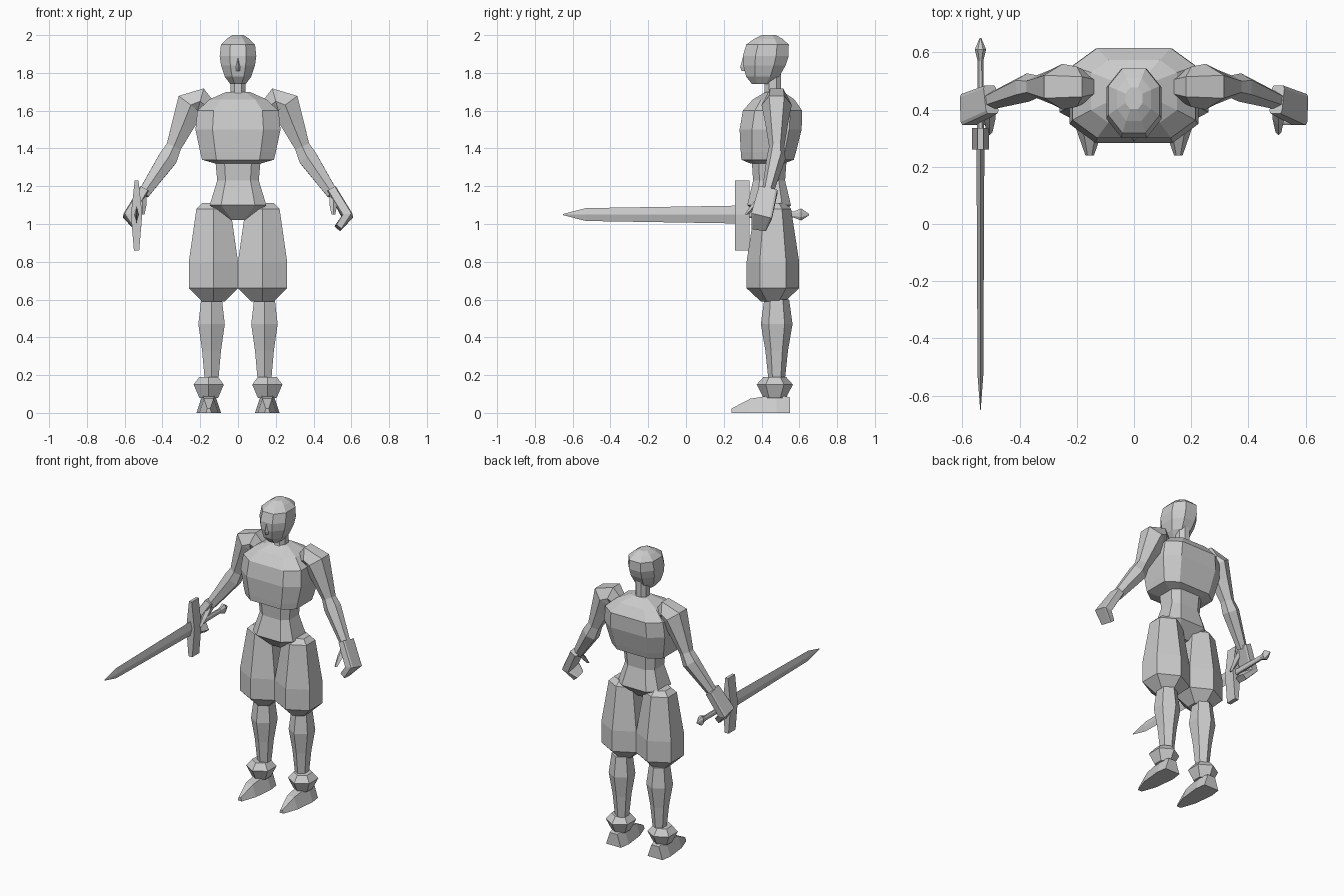
import bpy, bmesh, math
from mathutils import Vector

cube = bpy.data.objects.get("Cube")
if cube:
    bpy.data.objects.remove(cube, do_unlink=True)

tone = (0.6, 0.6, 0.6, 1)
grey = bpy.data.materials.new("plain_grey")
grey.use_nodes = True
grey.diffuse_color = tone
grey.node_tree.nodes["Principled BSDF"].inputs["Base Color"].default_value = tone


def loft(name, rings, side=1):
    """Skin a list of point rings and cap both ends; side=-1 mirrors in x."""
    bm = bmesh.new()
    loops = [[bm.verts.new((side * x, y, z)) for x, y, z in ring] for ring in rings]
    for lower, upper in zip(loops, loops[1:]):
        for i in range(len(lower)):
            bm.faces.new((lower[i - 1], lower[i], upper[i], upper[i - 1]))
    bm.faces.new(loops[0])
    bm.faces.new(loops[-1])
    bmesh.ops.recalc_face_normals(bm, faces=bm.faces)
    mesh = bpy.data.meshes.new(name)
    bm.to_mesh(mesh)
    bm.free()
    mesh.materials.append(grey)
    part = bpy.data.objects.new(name, mesh)
    bpy.context.collection.objects.link(part)


def polygon(count):
    """Regular cross-section with a corner at the front and full width of one."""
    angles = [math.tau * i / count for i in range(count)]
    widest = max(math.sin(a) for a in angles)
    return [(math.sin(a) / widest, -math.cos(a)) for a in angles]


def chamfered(k):
    """Square cross-section with cut corners; k is the flat share of each side."""
    quarter = [(1, -k), (1, k), (k, 1), (-k, 1)]
    return quarter + [(-u, -v) for u, v in quarter]


def upright(name, plan, x, y, depth, levels, side=1, lean=0):
    """Stacked rings given as (height, half width); lean moves them back as they rise."""
    base = levels[0][0]
    rings = []
    for z, r in levels:
        middle = y + lean * (z - base)
        rings.append([(x + u * r, middle + v * r * depth, z) for u, v in plan])
    loft(name, rings, side)


def lengthwise(name, plan, x, z, height, levels, side=1):
    """Rings strung along y, given as (y, half width)."""
    rings = [[(x + u * r, y, z + v * r * height) for u, v in plan] for y, r in levels]
    loft(name, rings, side)


def limb(name, plan, breadth, path, side=1):
    """Rings square to an (x, z, radius) path; below the elbow it swings forward."""
    elbow, swing, shoulder_y = 1.36, 0.25, 0.48
    points = [Vector((x, shoulder_y - swing * max(0, elbow - z), z)) for x, z, r in path]
    rings = []
    for i, point in enumerate(points):
        r = path[i][-1]
        before, after = points[max(i - 1, 0)], points[min(i + 1, len(points) - 1)]
        along = (after - before).normalized()
        across = Vector((along.z, 0, -along.x)).normalized()
        back = along.cross(across)
        rings.append([point + across * u * r + back * v * r * breadth for u, v in plan])
    loft(name, rings, side)


hexagon, diamond, triangle = polygon(6), polygon(4), polygon(3)
octagon, broad_octagon, block = chamfered(0.45), chamfered(0.6), chamfered(0.8)
arch = [(1, 0), (0.5, 1), (-0.5, 1), (-1, 0)]

# Head, nose and neck
upright("head", octagon, 0, 0.4, 1.25, lean=0.15, levels=[
    (1.74, 0.04), (1.78, 0.07), (1.84, 0.09), (1.89, 0.097), (1.95, 0.09),
    (1.98, 0.06), (2, 0.03)])
upright("nose", triangle, 0, 0.305, 1, [(1.81, 0.01), (1.83, 0.018), (1.89, 0.002)])
upright("neck", octagon, 0, 0.46, 1.1, [(1.64, 0.06), (1.7, 0.04), (1.8, 0.04)])

# Torso
upright("chest", broad_octagon, 0, 0.43, 0.73, lean=0.1, levels=[
    (1.32, 0.12), (1.34, 0.19), (1.38, 0.2), (1.5, 0.225), (1.6, 0.215),
    (1.66, 0.15), (1.7, 0.06)])
upright("waist", broad_octagon, 0, 0.44, 0.77, [
    (1.34, 0.12), (1.23, 0.11), (1.1, 0.15), (1.02, 0.05)])

for side, label in ((1, "left_"), (-1, "right_")):
    # Baggy trouser leg, shin, boot cuff and shoe
    upright(label + "trouser", hexagon, 0.13, 0.46, 1.07, side=side, levels=[
        (1.11, 0.06), (1.08, 0.09), (0.8, 0.13), (0.66, 0.13), (0.59, 0.06)])
    upright(label + "shin", hexagon, 0.14, 0.48, 1.2, side=side, levels=[
        (0.6, 0.055), (0.47, 0.07), (0.33, 0.05), (0.16, 0.035)])
    upright(label + "boot_cuff", hexagon, 0.155, 0.47, 1.2, side=side, levels=[
        (0.08, 0.05), (0.15, 0.08), (0.19, 0.05)])
    lengthwise(label + "shoe", arch, 0.155, 0, 1.5, side=side, levels=[
        (0.55, 0.055), (0.48, 0.065), (0.34, 0.05), (0.24, 0.015)])

    # Arm with rounded shoulder, curled hand and thumb
    limb(label + "arm", hexagon, 1, side=side, path=[
        (0.14, 1.6, 0.04), (0.2, 1.65, 0.07), (0.25, 1.63, 0.08), (0.29, 1.53, 0.06),
        (0.34, 1.41, 0.04), (0.37, 1.35, 0.05), (0.5, 1.16, 0.03)])
    limb(label + "hand", block, 2, side=side, path=[
        (0.5, 1.18, 0.025), (0.58, 1.04, 0.028), (0.53, 0.98, 0.02)])
    upright(label + "thumb", diamond, 0.505, 0.32, 1, side=side, lean=0.9, levels=[
        (1.05, 0.01), (1.1, 0.02), (1.16, 0.02)])

# Sword held level in the right hand
grip_x, grip_z = -0.537, 1.05
lengthwise("sword_blade", diamond, grip_x, grip_z, 3.4, [
    (0.3, 0.014), (-0.53, 0.01), (-0.65, 0.001)])
lengthwise("sword_handle", octagon, grip_x, grip_z, 1.6, [
    (0.3, 0.012), (0.57, 0.01), (0.61, 0.02), (0.65, 0.003)])
guard = [(0.86, 0.014), (grip_z, 0.03), (1.23, 0.01)]
outline = [(grip_x + w, z) for z, w in guard] + [(grip_x - w, z) for z, w in reversed(guard)]
loft("sword_guard", [[(x, y, z) for x, z in outline] for y in (0.26, 0.335)])
